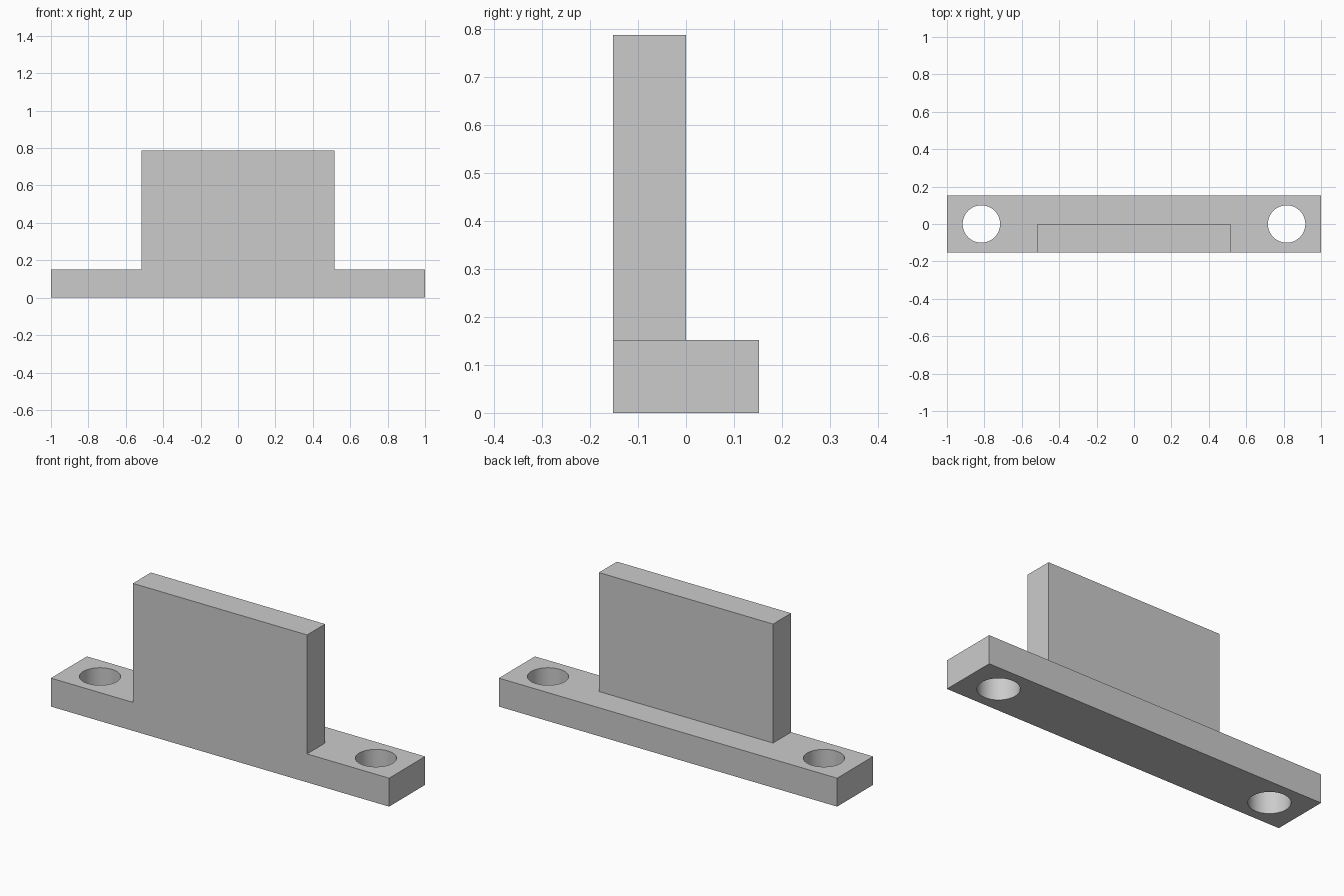
import bpy
import math

if "Cube" in bpy.data.objects:
    bpy.data.objects.remove(bpy.data.objects["Cube"], do_unlink=True)

BASE_H, HALF_D, TOP = 0.152, 0.152, 0.788
HOLE_X, HOLE_R = 0.816, 0.1

grey = bpy.data.materials.new("light_grey")
grey.use_nodes = True
colour = (0.6, 0.6, 0.6, 1)
grey.diffuse_color = colour
grey.node_tree.nodes["Principled BSDF"].inputs["Base Color"].default_value = colour


def box(name, low, high):
    """Axis-aligned block between two corners."""
    centre = [(a + b) / 2 for a, b in zip(low, high)]
    bpy.ops.mesh.primitive_cube_add(size=1, location=centre)
    obj = bpy.context.object
    obj.name = name
    obj.scale = [b - a for a, b in zip(low, high)]
    bpy.ops.object.transform_apply(location=True, rotation=False, scale=True)
    obj.data.materials.append(grey)
    return obj


def cut(target, cutter):
    """Apply a boolean difference and remove the cutter."""
    mod = target.modifiers.new("hole", "BOOLEAN")
    mod.operation = "DIFFERENCE"
    mod.solver = "EXACT"
    mod.object = cutter
    bpy.context.view_layer.objects.active = target
    bpy.ops.object.modifier_apply(modifier=mod.name)
    bpy.data.objects.remove(cutter, do_unlink=True)


# Bracket: base bar with an upright plate flush with its front
bracket = box("bracket", (-1, -HALF_D, 0), (1, HALF_D, BASE_H))
upright = box("upright_plate", (-0.515, -HALF_D, BASE_H / 2), (0.515, 0, TOP))

# Fuse the plate into the bar so the front is one continuous face
fuse = bracket.modifiers.new("fuse", "BOOLEAN")
fuse.operation = "UNION"
fuse.solver = "EXACT"
fuse.object = upright
bpy.context.view_layer.objects.active = bracket
bpy.ops.object.modifier_apply(modifier=fuse.name)
bpy.data.objects.remove(upright, do_unlink=True)

# Mounting holes through both ends
for side in (-1, 1):
    bpy.ops.mesh.primitive_cylinder_add(vertices=64, radius=HOLE_R, depth=1,
                                        location=(side * HOLE_X, 0, 0))
    drill = bpy.context.object
    drill.hide_render = True
    cut(bracket, drill)

# Smooth hole walls, crisp edges elsewhere
bpy.ops.object.select_all(action="DESELECT")
bracket.select_set(True)
bpy.context.view_layer.objects.active = bracket
bpy.ops.object.shade_smooth_by_angle(angle=math.radians(30))
